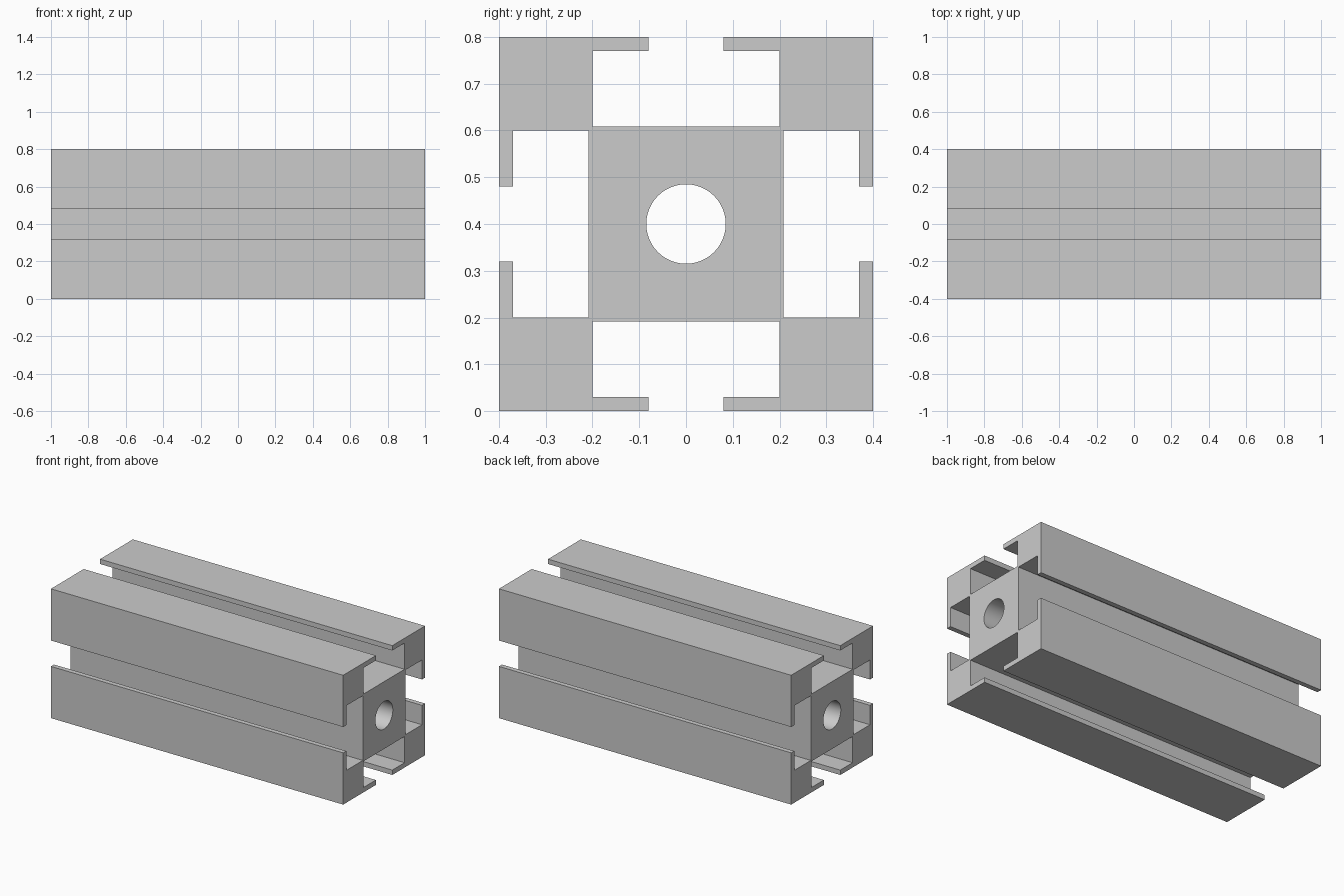
import bpy, bmesh, math
from mathutils import Matrix

if "Cube" in bpy.data.objects:
    bpy.data.objects.remove(bpy.data.objects["Cube"])

LENGTH, HALF, BORE, SEGS = 2.0, 0.4, 0.085, 48

# One side of the section: corner block, lip, T-slot pocket, lip
side = [(-HALF, HALF), (-0.08, HALF), (-0.08, 0.37), (-0.2, 0.37), (-0.2, 0.208),
        (0.2, 0.208), (0.2, 0.37), (0.08, 0.37), (0.08, HALF)]

# Repeat the side around the four faces
outline = []
pts = side
for _ in range(4):
    outline += pts
    pts = [(v, -u) for u, v in pts]

# Central bore
bore = [(BORE * math.cos(2 * math.pi * i / SEGS), BORE * math.sin(2 * math.pi * i / SEGS))
        for i in range(SEGS)]

# Filled section extruded along the length
curve = bpy.data.curves.new("rail_section", 'CURVE')
curve.dimensions = '2D'
curve.fill_mode = 'BOTH'
curve.extrude = LENGTH / 2
for loop in (outline, bore):
    spline = curve.splines.new('POLY')
    spline.points.add(len(loop) - 1)
    for p, (u, v) in zip(spline.points, loop):
        p.co = (u, v, 0, 1)
    spline.use_cyclic_u = True

rail = bpy.data.objects.new("slotted_rail", curve)
bpy.context.collection.objects.link(rail)
bpy.context.view_layer.objects.active = rail
rail.select_set(True)
bpy.ops.object.convert(target='MESH')
rail = bpy.context.object

# Weld the caps, then lay the rail along x and stand it on the ground
bm = bmesh.new()
bm.from_mesh(rail.data)
bmesh.ops.remove_doubles(bm, verts=bm.verts, dist=1e-5)
bmesh.ops.transform(bm, verts=bm.verts, matrix=Matrix(
    ((0, 0, 1, 0), (1, 0, 0, 0), (0, 1, 0, HALF), (0, 0, 0, 1))))
bmesh.ops.recalc_face_normals(bm, faces=bm.faces)
bm.to_mesh(rail.data)
bm.free()

# Smooth bore, crisp edges
bpy.ops.object.shade_smooth_by_angle(angle=math.radians(30))
